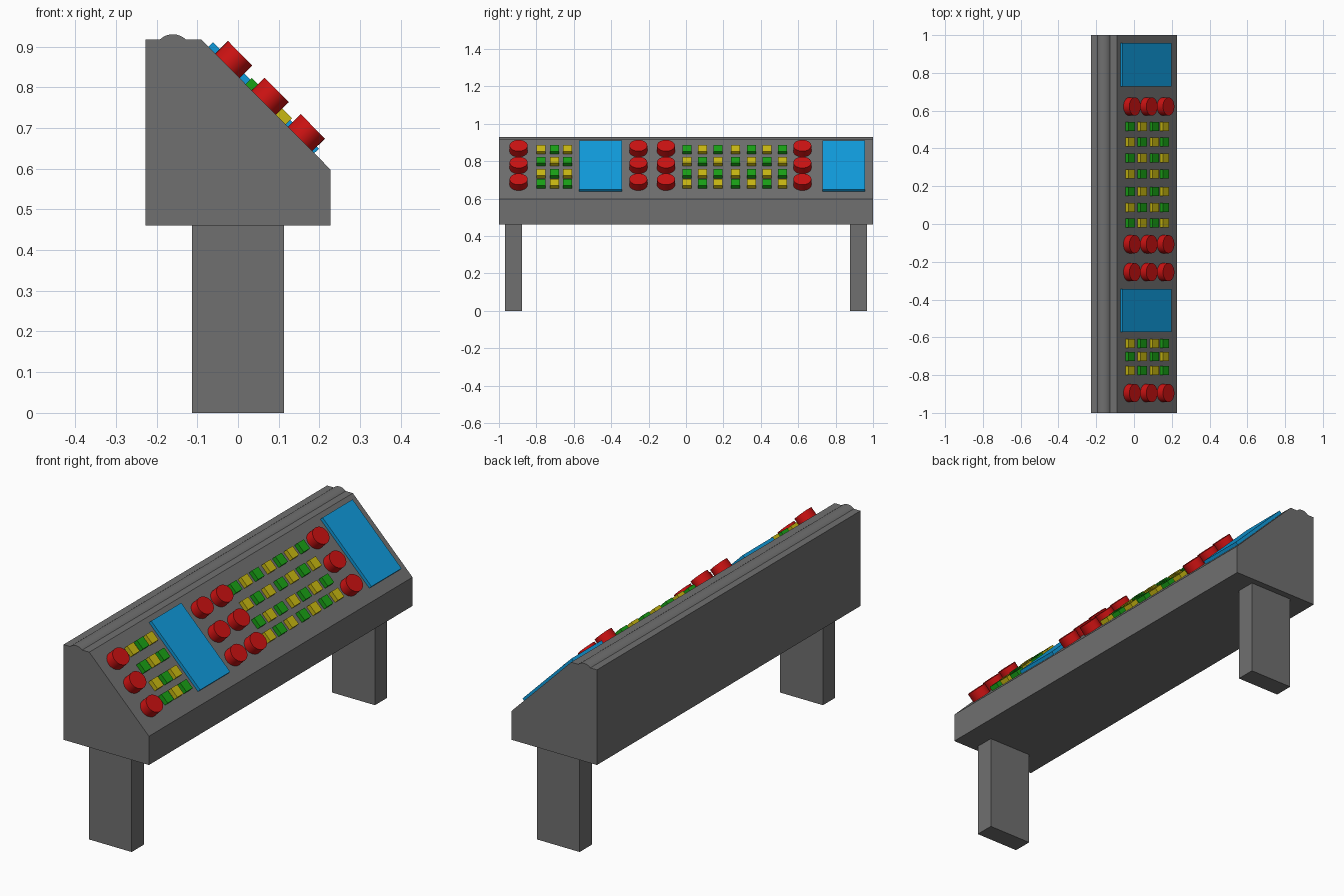
import bpy, bmesh, math
from mathutils import Matrix, Vector

if "Cube" in bpy.data.objects:
    bpy.data.objects.remove(bpy.data.objects["Cube"])


def material(name, rgb):
    m = bpy.data.materials.new(name)
    m.diffuse_color = (*rgb, 1)
    m.use_nodes = True
    m.node_tree.nodes["Principled BSDF"].inputs["Base Color"].default_value = m.diffuse_color
    return m


GREY = material("dark grey", (0.16, 0.16, 0.16))
RED = material("red", (0.60, 0.006, 0.006))
BLUE = material("blue", (0.005, 0.33, 0.72))
GREEN = material("green", (0.01, 0.36, 0.008))
YELLOW = material("yellow", (0.58, 0.48, 0.006))


def finish(bm, name, mat, smooth=False):
    bmesh.ops.recalc_face_normals(bm, faces=bm.faces[:])
    me = bpy.data.meshes.new(name)
    bm.to_mesh(me)
    bm.free()
    me.materials.append(mat)
    ob = bpy.data.objects.new(name, me)
    bpy.context.collection.objects.link(ob)
    if smooth:
        bpy.ops.object.select_all(action='DESELECT')
        ob.select_set(True)
        bpy.context.view_layer.objects.active = ob
        bpy.ops.object.shade_smooth_by_angle(angle=math.radians(35))
    return ob


def extrude_profile(name, points, mat, smooth=False):
    """Extrude an x/z outline along the whole length of the desk."""
    bm = bmesh.new()
    face = bm.faces.new([bm.verts.new((x, -1, z)) for x, z in points])
    out = bmesh.ops.extrude_face_region(bm, geom=[face])
    moved = [v for v in out["geom"] if isinstance(v, bmesh.types.BMVert)]
    bmesh.ops.translate(bm, verts=moved, vec=(0, 2, 0))
    return finish(bm, name, mat, smooth)


def add_box(bm, matrix, size):
    bmesh.ops.create_cube(bm, size=1, matrix=matrix @ Matrix.Diagonal((*size, 1)))


# Sloped control face: s runs down the slope, n stands off it
TOP, LOW = Vector((-0.09, 0, 0.917)), Vector((0.227, 0, 0.598))
TILT = math.atan2(TOP.z - LOW.z, LOW.x - TOP.x)
SLOPE = Matrix.Translation(TOP) @ Matrix.Rotation(TILT, 4, 'Y')


def on_slope(s, y, n):
    return SLOPE @ Matrix.Translation((s, y, n))


# Desk body with slanted front
extrude_profile("desk_body", [(-0.227, 0.46), (0.227, 0.46), (LOW.x, LOW.z),
                              (TOP.x, TOP.z), (-0.227, 0.917)], GREY)

# Rounded ridge along the top
ARC = [math.radians(45 + 90 * i / 12) for i in range(13)]
extrude_profile("top_ridge", [(-0.16 + 0.046 * math.cos(a), 0.884 + 0.046 * math.sin(a))
                              for a in ARC], GREY, True)

# Legs
for side, label in ((-1, "left_leg"), (1, "right_leg")):
    bm = bmesh.new()
    add_box(bm, Matrix.Translation((0, side * 0.923, 0.23)), (0.227, 0.092, 0.46))
    finish(bm, label, GREY)

# Display screens
for k, y in enumerate((-0.457, 0.843)):
    bm = bmesh.new()
    add_box(bm, on_slope(0.209, y, 0.007), (0.369, 0.228, 0.018))
    finish(bm, f"screen_{k + 1}", BLUE)

# Round knobs, slightly oval, three per column
for k, y in enumerate((-0.895, -0.255, -0.107, 0.622)):
    bm = bmesh.new()
    for s in (0.091, 0.218, 0.344):
        bmesh.ops.create_cone(bm, cap_ends=True, segments=32, radius1=1, radius2=1, depth=1,
                              matrix=on_slope(s, y, 0.021) @ Matrix.Diagonal((0.0425, 0.048, 0.046, 1)))
    finish(bm, f"knob_column_{k + 1}", RED, True)

# Small buttons in a two-colour checker
COLUMNS = (-0.775, -0.702, -0.633, 0.005, 0.088, 0.172, 0.265, 0.349, 0.434, 0.517)
ROWS = (0.088, 0.178, 0.270, 0.346)
for parity, label, mat in ((0, "yellow_buttons", YELLOW), (1, "green_buttons", GREEN)):
    bm = bmesh.new()
    for i, y in enumerate(COLUMNS):
        for j, s in enumerate(ROWS):
            if (i + j) % 2 == parity:
                add_box(bm, on_slope(s, y, 0.010), (0.048, 0.048, 0.023))
    finish(bm, label, mat)
